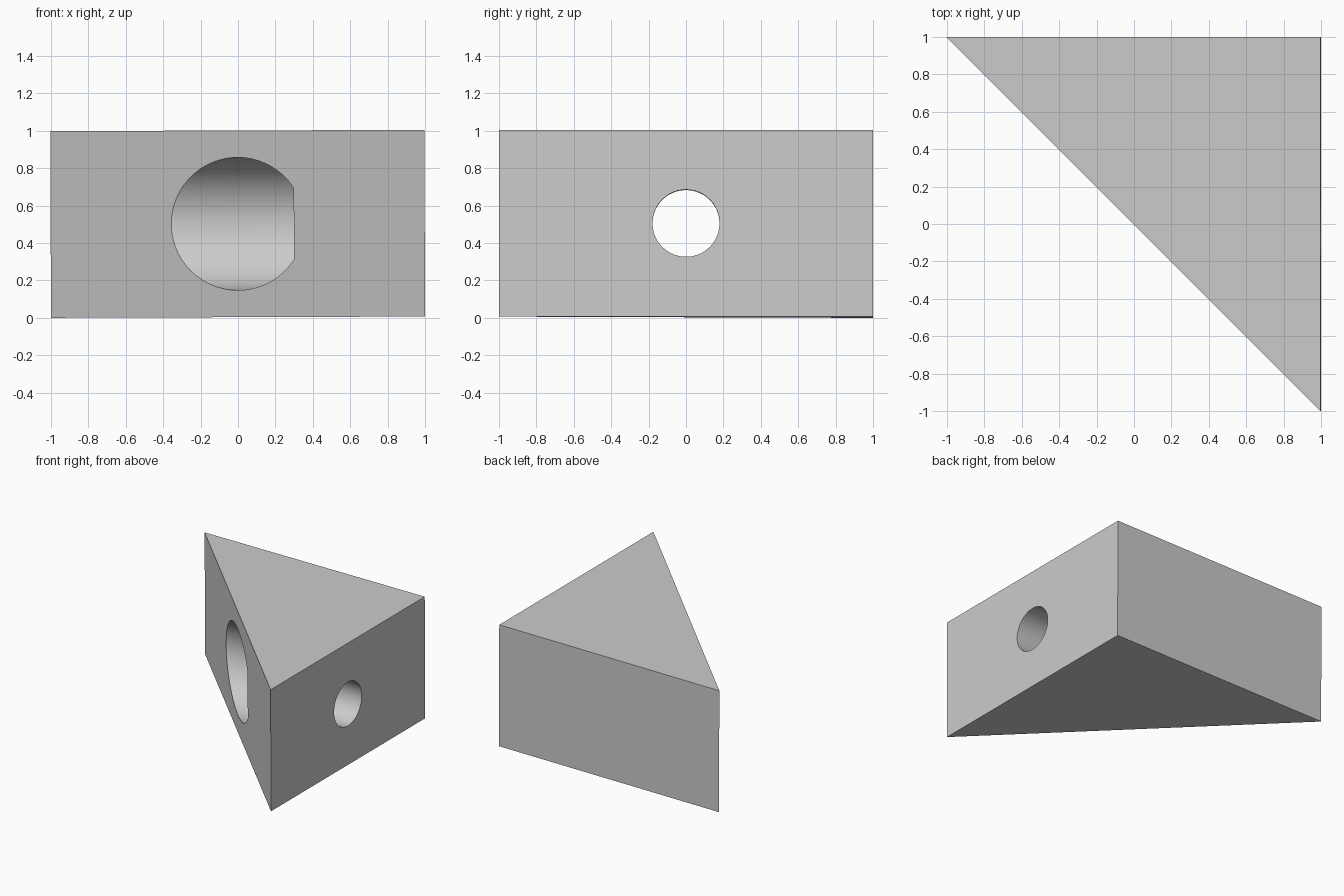
import bpy, bmesh, math

cube = bpy.data.objects.get("Cube")
if cube:
    bpy.data.objects.remove(cube, do_unlink=True)

HEIGHT = 0.998
TILT = 0.0034  # the block leans very slightly

# Single grey material
grey = bpy.data.materials.new("light grey")
grey.use_nodes = True
colour = (0.6, 0.6, 0.6, 1)
grey.diffuse_color = colour
grey.node_tree.nodes["Principled BSDF"].inputs["Base Color"].default_value = colour

# Triangular block extruded from its plan outline
bm = bmesh.new()
plan = bm.faces.new([bm.verts.new((x, y, 0)) for x, y in ((-1, 1), (1, -1), (1, 1))])
top = bmesh.ops.extrude_face_region(bm, geom=[plan])["geom"]
bmesh.ops.translate(bm, vec=(0, 0, HEIGHT),
                    verts=[v for v in top if isinstance(v, bmesh.types.BMVert)])
bmesh.ops.recalc_face_normals(bm, faces=bm.faces)
mesh = bpy.data.meshes.new("wedge_block")
bm.to_mesh(mesh)
bm.free()
mesh.materials.append(grey)
block = bpy.data.objects.new("wedge_block", mesh)
bpy.context.collection.objects.link(block)


def drill(name, radius, x_start, x_end):
    """Cut a round bore along x at mid height."""
    bpy.ops.mesh.primitive_cylinder_add(
        vertices=96, radius=radius, depth=x_end - x_start,
        location=((x_start + x_end) / 2, 0, HEIGHT / 2), rotation=(0, math.pi / 2, 0))
    cutter = bpy.context.object
    cutter.name = name
    cutter.hide_render = True
    cutter.data.materials.append(grey)
    cut = block.modifiers.new(name, 'BOOLEAN')
    cut.operation = 'DIFFERENCE'
    cut.solver = 'EXACT'
    cut.object = cutter
    bpy.ops.object.select_all(action='DESELECT')
    block.select_set(True)
    bpy.context.view_layer.objects.active = block
    bpy.ops.object.modifier_apply(modifier=name)
    bpy.data.objects.remove(cutter, do_unlink=True)


# Wide counterbore from the sloping face, then the narrow through hole
drill("counterbore", 0.355, -2, 0.3)
drill("through_hole", 0.179, 0.1, 2)

bpy.ops.object.shade_smooth_by_angle(angle=math.radians(30))
block.rotation_euler.y = -TILT
block.location.z = TILT
